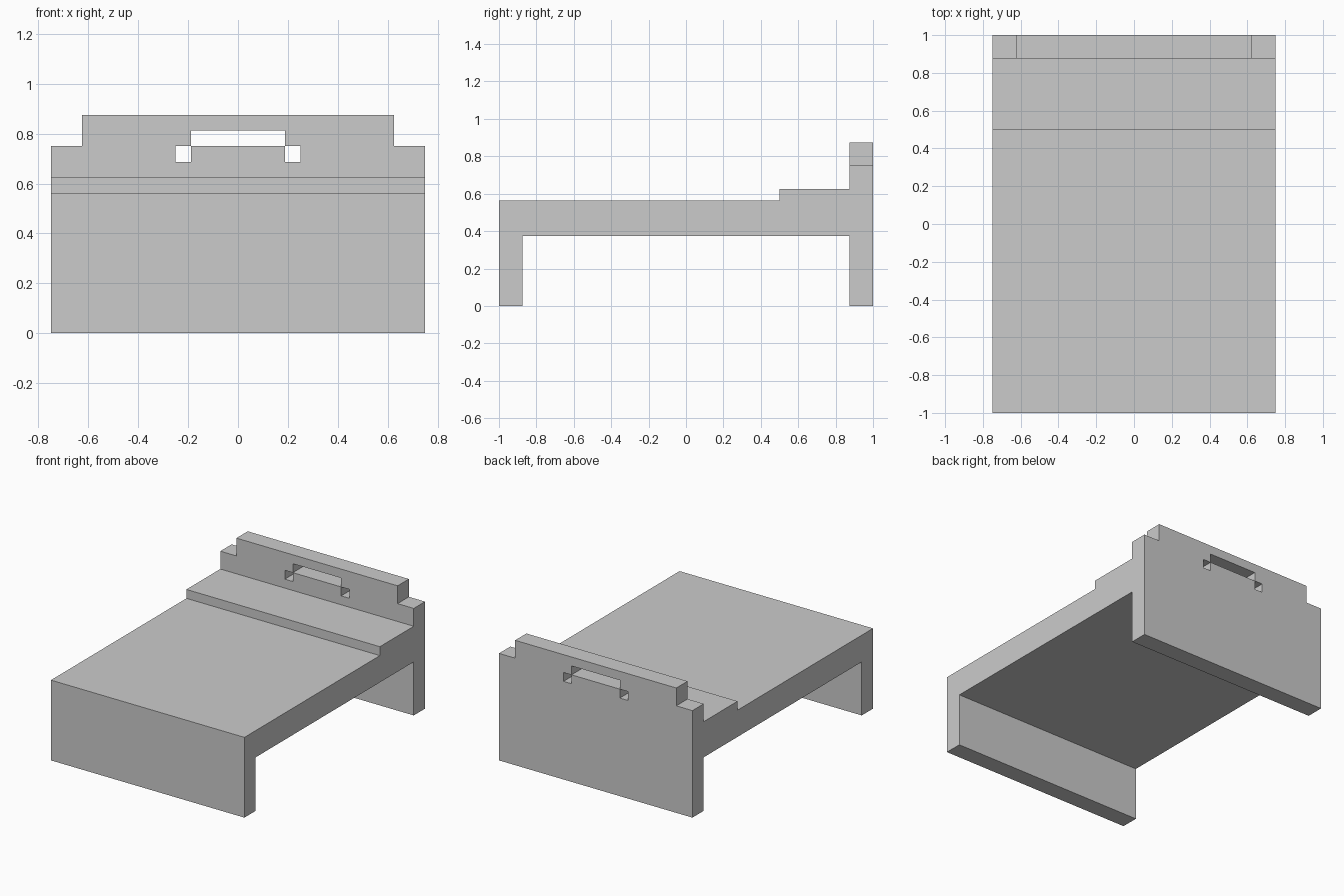
import bpy, bmesh

if "Cube" in bpy.data.objects:
    bpy.data.objects.remove(bpy.data.objects["Cube"])


def finish(name, bm, faces, vec):
    """Extrude flat faces along vec into a closed solid object."""
    ext = bmesh.ops.extrude_face_region(bm, geom=faces, use_keep_orig=True)
    moved = [g for g in ext["geom"] if isinstance(g, bmesh.types.BMVert)]
    bmesh.ops.translate(bm, verts=moved, vec=vec)
    bmesh.ops.recalc_face_normals(bm, faces=bm.faces)
    me = bpy.data.meshes.new(name)
    bm.to_mesh(me)
    bm.free()
    bpy.context.collection.objects.link(bpy.data.objects.new(name, me))


def side_profile(name, pts):
    """Extrude a (y, z) profile across the full bed width."""
    bm = bmesh.new()
    face = bm.faces.new([bm.verts.new((-0.75, y, z)) for y, z in pts])
    finish(name, bm, [face], (1.5, 0, 0))


# Mattress slab with the foot panel
side_profile("mattress_and_footboard", [
    (-1, 0), (-0.875, 0), (-0.875, 0.375), (0.875, 0.375),
    (0.875, 0.5625), (-1, 0.5625)])

# Raised pillow strip
side_profile("pillow", [
    (0.5, 0.5625), (0.875, 0.5625), (0.875, 0.625), (0.5, 0.625)])

# Headboard: panel of cells, '.' marks the notched corners and the cut-out
xs = [-0.75, -0.625, -0.25, -0.1875, 0.1875, 0.25, 0.625, 0.75]
zs = [0, 0.375, 0.6875, 0.75, 0.8125, 0.875]
rows = ["#######", "#######", "##.#.##", ".##.##.", ".#####."]
bm = bmesh.new()
cells = []
for j, row in enumerate(rows):
    for i, mark in enumerate(row):
        if mark == "#":
            corners = [(xs[i], zs[j]), (xs[i + 1], zs[j]),
                       (xs[i + 1], zs[j + 1]), (xs[i], zs[j + 1])]
            cells.append(bm.faces.new(
                [bm.verts.new((x, 0.875, z)) for x, z in corners]))
bmesh.ops.remove_doubles(bm, verts=bm.verts, dist=1e-5)
finish("headboard", bm, list(bm.faces), (0, 0.125, 0))
